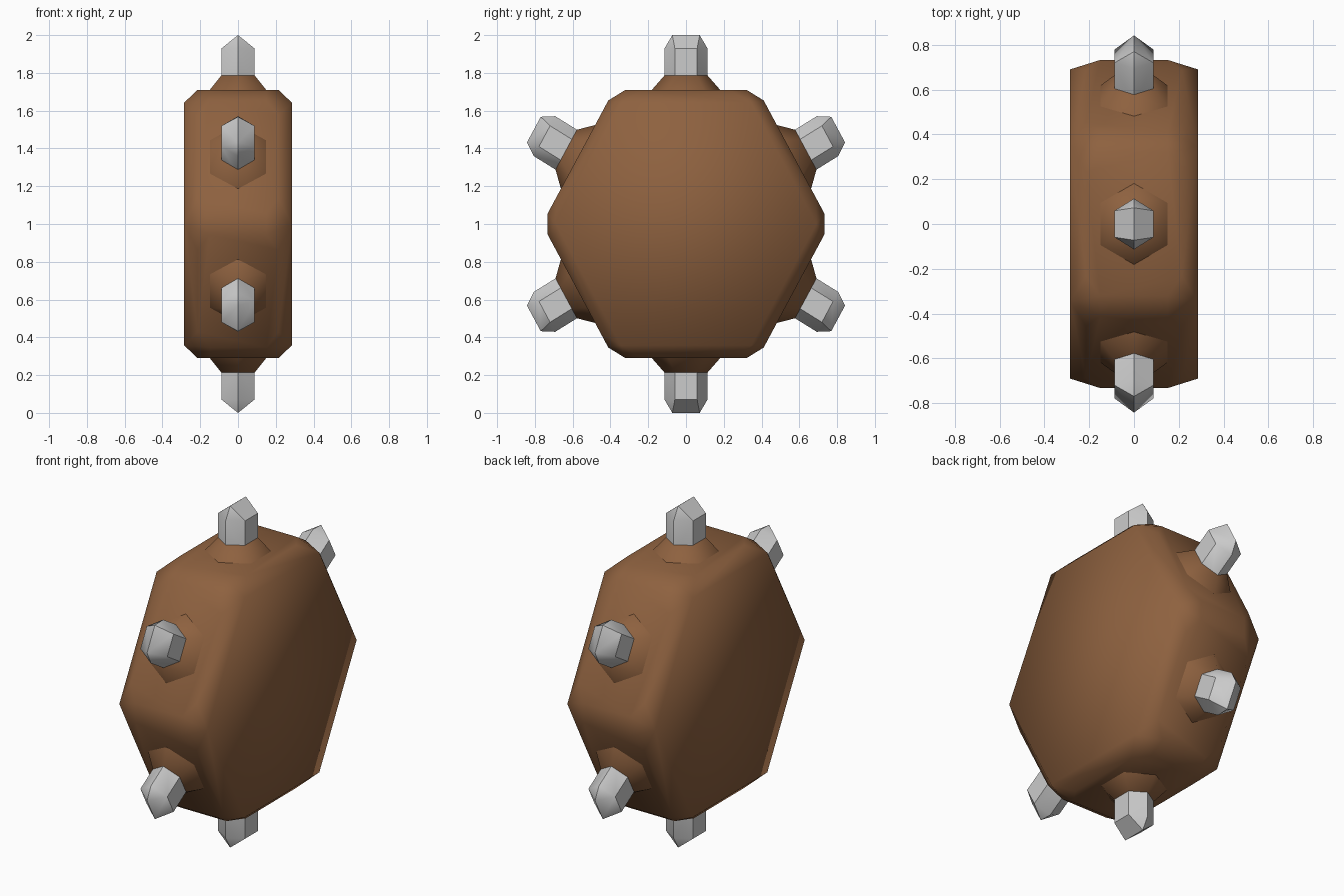
import bpy, bmesh, math
from mathutils import Vector

if "Cube" in bpy.data.objects:
    bpy.data.objects.remove(bpy.data.objects["Cube"])

SQUASH = 0.93  # the whole wheel is slightly narrower along y

brown = bpy.data.materials.new("brown")
brown.diffuse_color = (0.27, 0.12, 0.05, 1)
brown.use_nodes = True
brown.node_tree.nodes["Principled BSDF"].inputs["Base Color"].default_value = brown.diffuse_color


def place(x, tangent, radius, angle):
    """Point given across the wheel, along the rim and out from the hub."""
    c, s = math.cos(angle), math.sin(angle)
    return Vector((x, SQUASH * (radius * c - tangent * s), 1 + radius * s + tangent * c))


def hull_object(name, points, smooth_angle, material=None):
    bm = bmesh.new()
    for p in points:
        bm.verts.new(p)
    bmesh.ops.convex_hull(bm, input=bm.verts[:])
    bmesh.ops.dissolve_limit(bm, angle_limit=math.radians(1), verts=bm.verts[:], edges=bm.edges[:])
    bmesh.ops.recalc_face_normals(bm, faces=bm.faces[:])
    mesh = bpy.data.meshes.new(name)
    bm.to_mesh(mesh)
    bm.free()
    ob = bpy.data.objects.new(name, mesh)
    bpy.context.collection.objects.link(ob)
    if material:
        mesh.materials.append(material)
    bpy.ops.object.select_all(action='DESELECT')
    ob.select_set(True)
    bpy.context.view_layer.objects.active = ob
    bpy.ops.object.shade_smooth_by_angle(angle=math.radians(smooth_angle))
    return ob


def hexagon(half_t, half_x, radius, angle):
    """Stretched six-sided ring lying on the rim at the given distance."""
    ring = [(half_t, 0), (-half_t, 0)]
    ring += [(st * half_t * 0.52, sx * half_x) for st in (1, -1) for sx in (1, -1)]
    return [place(x, t, radius, angle) for t, x in ring]


# Hexagonal wheel body with chamfered rims and cut corners
body = []
for k in range(6):
    corner = math.radians(60 * k)
    side = corner + math.radians(30)
    for sx in (1, -1):
        body.append(place(sx * 0.285, 0, 0.742, corner))
        for st in (1, -1):
            body.append(place(sx * 0.15, st * 0.345, 0.71, side))
            body.append(place(sx * 0.214, st * 0.25, 0.71, side))
hull_object("wheel_body", body, 60, brown)

# Six sockets and ridge-tipped studs around the rim
for k in range(6):
    a = math.radians(30 + 60 * k)
    socket = hexagon(0.204, 0.157, 0.70, a) + hexagon(0.122, 0.088, 0.787, a)
    hull_object(f"stud_socket_{k + 1}", socket, 60, brown)

    stud = hexagon(0.122, 0.087, 0.72, a) + hexagon(0.122, 0.087, 0.93, a)
    stud += [place(0, t, 1.0, a) for t in (0.078, -0.078)]
    hull_object(f"stud_{k + 1}", stud, 48, None)
